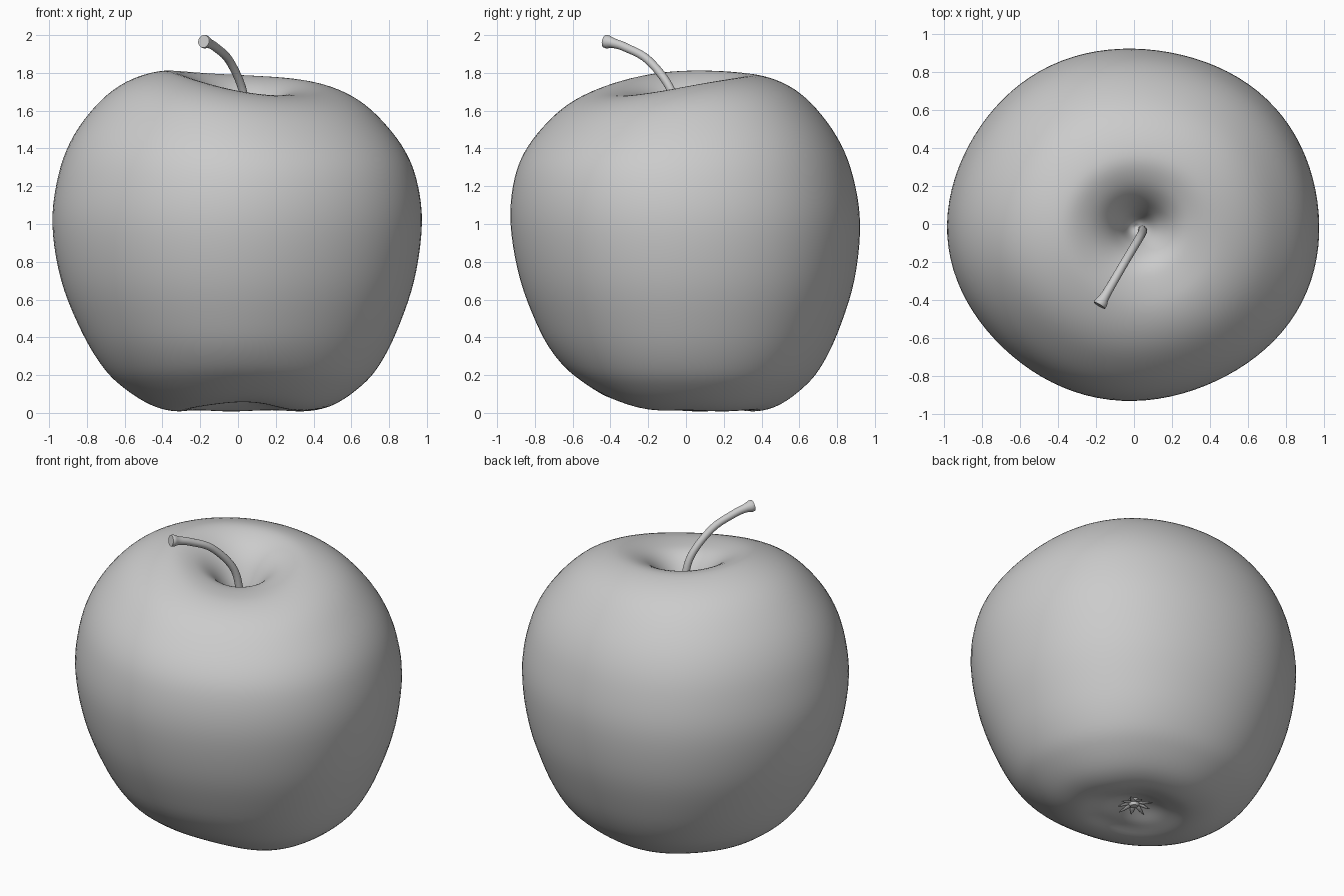
import bpy, bmesh, math
from mathutils import Vector

if "Cube" in bpy.data.objects:
    bpy.data.objects.remove(bpy.data.objects["Cube"])

grey = bpy.data.materials.new("plain grey")
grey.diffuse_color = (0.6, 0.6, 0.6, 1)
grey.use_nodes = True
grey.node_tree.nodes["Principled BSDF"].inputs["Base Color"].default_value = grey.diffuse_color


def smooth_path(pts, steps):
    """Catmull-Rom curve through the given points."""
    p = [Vector(q) for q in pts]
    p = [2 * p[0] - p[1]] + p + [2 * p[-1] - p[-2]]
    out = []
    for i in range(1, len(p) - 2):
        a, b, c, d = p[i - 1:i + 3]
        for k in range(steps):
            t = k / steps
            out.append(0.5 * (2 * b + (c - a) * t + (2 * a - 5 * b + 4 * c - d) * t * t
                              + (3 * b - a - 3 * c + d) * t ** 3))
    return out + [p[-2]]


def step(a, b, x):
    t = min(1, max(0, (x - a) / (b - a)))
    return t * t * (3 - 2 * t)


def finish(bm, name, angle=60):
    bmesh.ops.recalc_face_normals(bm, faces=bm.faces)
    me = bpy.data.meshes.new(name)
    bm.to_mesh(me)
    bm.free()
    ob = bpy.data.objects.new(name, me)
    bpy.context.collection.objects.link(ob)
    me.materials.append(grey)
    bpy.ops.object.select_all(action='DESELECT')
    ob.select_set(True)
    bpy.context.view_layer.objects.active = ob
    bpy.ops.object.shade_smooth_by_angle(angle=math.radians(angle))
    return ob


def skin(bm, rings):
    """Join closed rings of vertices with quads and cap the ends."""
    for r0, r1 in zip(rings, rings[1:]):
        n = len(r0)
        for j in range(n):
            bm.faces.new((r0[j], r0[(j + 1) % n], r1[(j + 1) % n], r1[j]))
    bm.faces.new(rings[0])
    bm.faces.new(rings[-1])


def tube(bm, path, sides, flat=1.0):
    """Tube along (x, y, z, radius) points with capped ends."""
    rings = []
    for i, q in enumerate(path):
        d = (path[min(i + 1, len(path) - 1)] - path[max(i - 1, 0)]).to_3d().normalized()
        u = d.cross(Vector((0.86, -0.5, 0.05))).normalized()
        v = d.cross(u)
        if flat != 1.0:
            u = d.cross(Vector((0, 0, 1))).normalized()
            v = d.cross(u) * flat
        rings.append([bm.verts.new(q.to_3d() + q.w * (u * math.cos(a) + v * math.sin(a)))
                      for a in (2 * math.pi * j / sides for j in range(sides))])
    skin(bm, rings)


# Apple body: uneven revolved profile (relative radius, height)
profile = [(0.004, 0.105), (0.05, 0.102), (0.12, 0.08), (0.22, 0.038), (0.35, 0.008),
           (0.49, 0.038), (0.63, 0.125), (0.74, 0.235), (0.85, 0.425), (0.955, 0.70),
           (1.0, 1.0), (0.968, 1.25), (0.885, 1.44), (0.74, 1.61), (0.59, 1.71),
           (0.42, 1.755), (0.28, 1.73), (0.18, 1.665), (0.105, 1.56), (0.05, 1.44),
           (0.004, 1.40)]
bm = bmesh.new()
rings = []
SIDES = 96
for p in smooth_path([(a, b, 0) for a, b in profile], 5):
    r, z = p.x, p.y
    # weights for the uneven shoulder, the foot and the off-centre hollow
    top = step(1.1, 1.72, z) if r > 0.5 else (step(0.05, 0.42, r) if z > 1 else 0)
    low = (1 - step(0.05, 0.45, z)) * step(0.1, 0.3, r)
    ring = []
    for j in range(SIDES):
        a = 2 * math.pi * j / SIDES
        c, s = math.cos(a), math.sin(a)
        tilt = -0.044 * c + 0.044 * s + 0.011 * math.cos(2 * a) + 0.012 * math.sin(2 * a)
        lift = 0.045 * max(0, math.cos(a + math.pi / 2 + 0.1)) ** 3
        lift += 0.006 * (1 + math.cos(5 * a + 0.6)) * 0.5
        lobe = 1 - 0.006 * math.cos(5 * (a - math.radians(152))) * step(0.3, 0.8, r)
        x = 0.978 * r * c * lobe + 0.035 * (1 - r) * step(1.2, 1.7, z) + 0.03 * max(0, 1 - z) ** 2
        y = 0.925 * r * s * lobe + 0.035 * (1 - z)
        ring.append(bm.verts.new((x, y, max(0, z + top * tilt + low * lift))))
    rings.append(ring)
skin(bm, rings)
finish(bm, "apple_body", 80)

# Stem: bent tube with a flared end
bm = bmesh.new()
stem = [(0.045, -0.03, 1.38, 0.024), (0.043, -0.045, 1.56, 0.023),
        (0.021, -0.085, 1.72, 0.022), (-0.048, -0.2, 1.868, 0.022),
        (-0.118, -0.32, 1.935, 0.023), (-0.155, -0.383, 1.957, 0.026),
        (-0.173, -0.413, 1.964, 0.035), (-0.182, -0.428, 1.967, 0.034)]
tube(bm, smooth_path(stem, 6), 20)
finish(bm, "stem", 50)

# Calyx: small bud with thin pointed sepals under the apple
bm = bmesh.new()
cx, cy = 0.025, 0.03
tube(bm, [Vector((cx, cy, z, r)) for z, r in ((0.12, 0.035), (0.08, 0.032), (0.065, 0.022))], 14)
for k in range(9):
    a = 2 * math.pi * k / 9
    c, s = math.cos(a), math.sin(a)
    reach = 0.115 if k % 2 else 0.095
    leaf = [(0.02, 0.09, 0.012), (0.055, 0.078, 0.014), (reach, 0.066, 0.002)]
    tube(bm, smooth_path([(cx + r * c, cy + r * s, z, w) for r, z, w in leaf], 4), 8, 0.5)
finish(bm, "calyx", 50)
